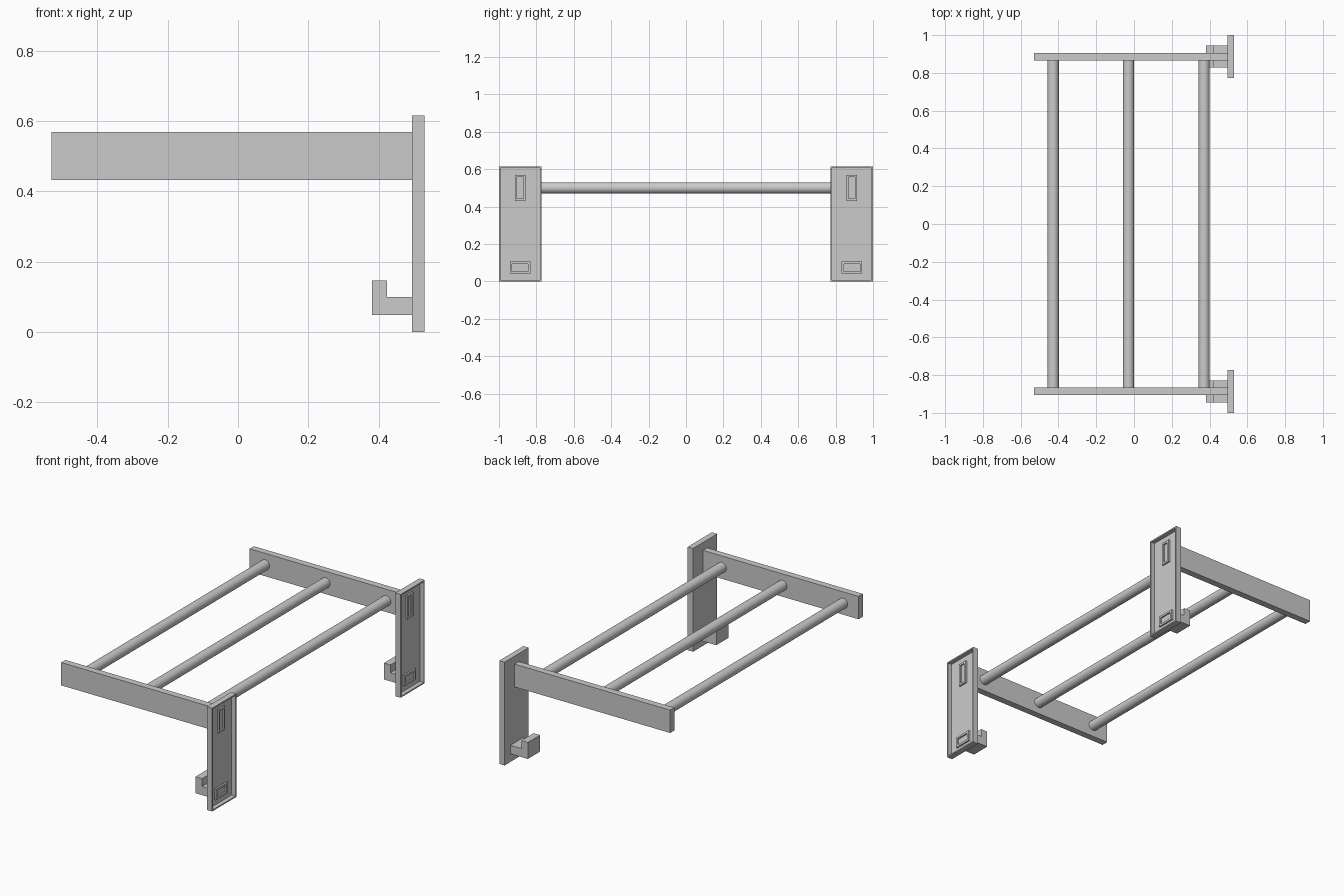
import bpy, bmesh
from math import pi, radians
from mathutils import Matrix, Vector

if "Cube" in bpy.data.objects:
    bpy.data.objects.remove(bpy.data.objects["Cube"])


def finish(name, bm):
    bmesh.ops.recalc_face_normals(bm, faces=bm.faces)
    me = bpy.data.meshes.new(name)
    bm.to_mesh(me)
    bm.free()
    ob = bpy.data.objects.new(name, me)
    bpy.context.collection.objects.link(ob)
    return ob


def box(name, lo, hi, wall=0, depth=0):
    """Box between two corners, with an optional pocket sunk into its +x face."""
    lo, hi = Vector(lo), Vector(hi)
    bm = bmesh.new()
    bmesh.ops.create_cube(bm, size=1, matrix=Matrix.Translation((lo + hi) / 2)
                          @ Matrix.Diagonal((*(hi - lo), 1)))
    if wall:
        bm.normal_update()
        face = max(bm.faces, key=lambda f: f.calc_center_median().x)
        bmesh.ops.inset_region(bm, faces=[face], thickness=wall, use_even_offset=True)
        pocket = bmesh.ops.extrude_discrete_faces(bm, faces=[face])["faces"][0]
        bmesh.ops.translate(bm, verts=pocket.verts, vec=(-depth, 0, 0))
    return finish(name, bm)


def prism(name, profile, y0, y1):
    """Extrude an (x, z) outline along y."""
    bm = bmesh.new()
    face = bm.faces.new([bm.verts.new((x, y0, z)) for x, z in profile])
    side = bmesh.ops.extrude_face_region(bm, geom=[face])["geom"]
    bmesh.ops.translate(bm, verts=[v for v in side if isinstance(v, bmesh.types.BMVert)],
                        vec=(0, y1 - y0, 0))
    return finish(name, bm)


hook_outline = [(0.381, 0.048), (0.495, 0.048), (0.495, 0.099),
                (0.424, 0.099), (0.424, 0.146), (0.381, 0.146)]

for label, yc in (("front", -0.8865), ("back", 0.8865)):
    # Side rail
    box(f"{label}_rail", (-0.53, yc - 0.02, 0.432), (0.495, yc + 0.02, 0.568))
    # Mounting plate, hollow on its outer face
    box(f"{label}_plate", (0.495, yc - 0.1135, 0), (0.53, yc + 0.1135, 0.615), 0.008, 0.025)
    # Raised socket frames inside the plate
    box(f"{label}_rail_socket", (0.498, yc - 0.029, 0.430), (0.515, yc + 0.029, 0.570), 0.012, 0.009)
    box(f"{label}_hook_socket", (0.498, yc - 0.055, 0.042), (0.515, yc + 0.055, 0.106), 0.012, 0.009)
    # Upturned hook
    prism(f"{label}_hook", hook_outline, yc - 0.0575, yc + 0.0575)

# Cross rods
for i, x in enumerate((-0.428, -0.029, 0.371)):
    bpy.ops.mesh.primitive_cylinder_add(vertices=32, radius=0.03, depth=1.734,
                                        location=(x, 0, 0.5), rotation=(pi / 2, 0, 0))
    rod = bpy.context.object
    rod.name = f"cross_rod_{i + 1}"
    bpy.ops.object.shade_smooth_by_angle(angle=radians(30))
